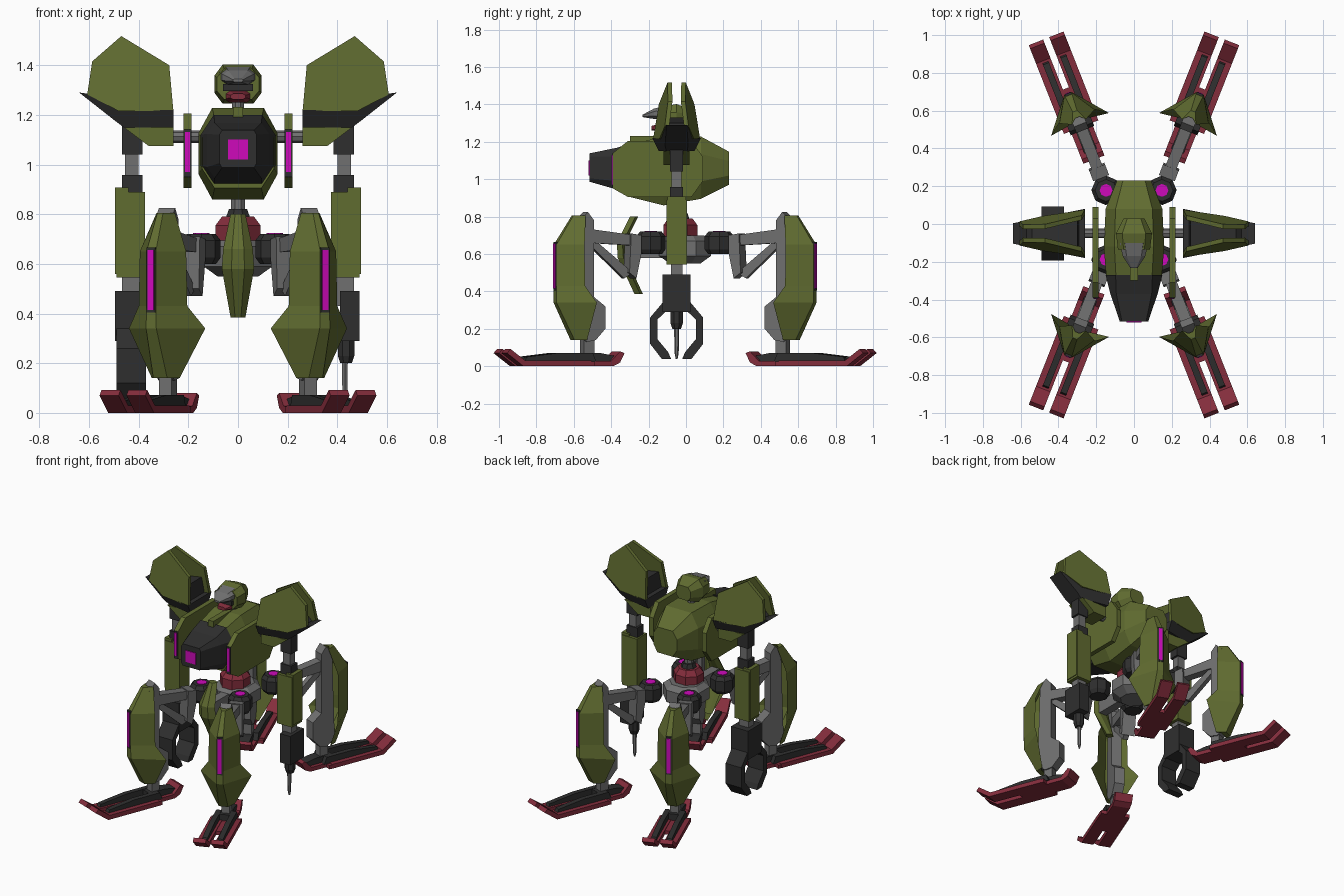
import bpy, bmesh, math

if "Cube" in bpy.data.objects:
    bpy.data.objects.remove(bpy.data.objects["Cube"])

def mat(name, r, g, b):
    m = bpy.data.materials.new(name)
    m.diffuse_color = (r, g, b, 1)
    m.use_nodes = True
    m.node_tree.nodes["Principled BSDF"].inputs["Base Color"].default_value = m.diffuse_color
    return m

OLIVE = mat("olive", .118, .15, .03)
DARK = mat("charcoal", .028, .028, .028)
GREY = mat("steel grey", .16, .16, .16)
RED = mat("dark red", .23, .026, .045)
PINK = mat("magenta", .62, .003, .5)

def ident(x, y, z):
    return (x, y, z)

def loft(name, rings, m, T=ident):
    """Skin a list of equal-length rings and cap both ends."""
    bm = bmesh.new()
    vs = [[bm.verts.new(T(*p)) for p in r] for r in rings]
    n = len(rings[0])
    for a, b in zip(vs, vs[1:]):
        for i in range(n):
            j = (i + 1) % n
            bm.faces.new((a[i], a[j], b[j], b[i]))
    bm.faces.new(vs[0])
    bm.faces.new(vs[-1])
    bmesh.ops.recalc_face_normals(bm, faces=bm.faces)
    me = bpy.data.meshes.new(name)
    bm.to_mesh(me)
    bm.free()
    me.materials.append(m)
    ob = bpy.data.objects.new(name, me)
    bpy.context.collection.objects.link(ob)
    return ob

def box(name, x0, x1, y0, y1, z0, z1, m, T=ident):
    return loft(name, [[(x0, y0, z), (x1, y0, z), (x1, y1, z), (x0, y1, z)] for z in (z0, z1)], m, T)

def oct_ring(y, w, z0, z1, c=.35):
    """Chamfered rectangle in the xz plane."""
    a, h = w * (1 - c), (z1 - z0) * c * .8
    return [(-a, y, z0), (a, y, z0), (w, y, z0 + h), (w, y, z1 - h),
            (a, y, z1), (-a, y, z1), (-w, y, z1 - h), (-w, y, z0 + h)]

def disc(name, cx, cy, levels, m, n=8, T=ident):
    """Stack of n-gons, levels = (radius, z)."""
    angs = [math.tau * (i + .5) / n for i in range(n)]
    return loft(name, [[(cx + r * math.cos(a), cy + r * math.sin(a), z) for a in angs]
                       for r, z in levels], m, T)

def slab(name, pts, half, m, T=ident, mid=0):
    """Profile (x, z) widened along y; half is a number or a function of (x, z)."""
    f = half if callable(half) else (lambda x, z: half)
    return loft(name, [[(x, mid + s * f(x, z), z) for x, z in pts] for s in (-1, 1)], m, T)

# Torso and chest
loft("torso", [oct_ring(-.30, .145, .905, 1.185), oct_ring(-.12, .16, .86, 1.228),
               oct_ring(.08, .15, .895, 1.228), oct_ring(.23, .09, .97, 1.147)], OLIVE)
loft("chest", [oct_ring(-.517, .075, .987, 1.138, .15), oct_ring(-.37, .125, .945, 1.168, .25),
               oct_ring(-.27, .15, .915, 1.2)], DARK)
box("chest_light", -.04, .04, -.522, -.51, 1.02, 1.10, PINK)
box("chest_rib", -.02, .02, -.3, -.1, 1.17, 1.232, OLIVE)

# Head
disc("neck", 0, -.06, [(.027, 1.2), (.027, 1.28)], GREY)
loft("helmet", [oct_ring(-.135, .085, 1.262, 1.385), oct_ring(-.05, .095, 1.245, 1.402),
                oct_ring(.03, .055, 1.275, 1.37)], OLIVE)
loft("visor", [oct_ring(-.232, .02, 1.332, 1.345), oct_ring(-.17, .06, 1.322, 1.378),
               oct_ring(-.10, .075, 1.322, 1.393)], GREY)
box("eye_slit", -.06, .06, -.155, -.12, 1.295, 1.325, DARK)
loft("chin", [oct_ring(-.185, .03, 1.262, 1.285), oct_ring(-.12, .055, 1.25, 1.3)], RED)

# Waist and pelvis
disc("spine", 0, -.03, [(.03, .78), (.03, .9)], GREY)
disc("waist_collar", 0, -.03, [(.055, .78), (.04, .82)], DARK)
disc("waist", 0, -.03, [(.098, .69), (.098, .755), (.07, .79)], RED)
disc("pelvis", 0, -.005, [(.09, .55), (.15, .59), (.15, .67), (.11, .70)], GREY)
box("skirt_mount", -.03, .03, -.33, -.1, .58, .67, GREY)
loft("front_skirt", [[(-w, y + .03, z), (-.4 * w, y, z), (.4 * w, y, z), (w, y + .03, z),
                      (.4 * w, y + .045, z), (-.4 * w, y + .045, z)]
                     for z, w, y in ((.385, .03, -.275), (.58, .065, -.365), (.66, .06, -.37), (.8, .03, -.3))], OLIVE)

# Shoulders and arms, mirrored left and right
YC = -.05
for s, side in ((-1, "right"), (1, "left")):
    def A(x, y, z, s=s):
        return (s * x, y + YC, z)
    # side plate beside the torso
    slab_pts = [(-.34, .95), (-.26, .905), (.08, .905), (.14, .99), (.14, 1.12), (.08, 1.205), (-.26, 1.205), (-.34, 1.14)]
    loft(side + "_side_plate", [[(x, y, z) for y, z in slab_pts] for x in (.187, .22)], OLIVE, A)
    box(side + "_side_plate_edge", .187, .218, -.344, -.3, .95, 1.14, DARK, A)
    box(side + "_side_plate_light", .194, .213, -.348, -.335, .97, 1.13, PINK, A)
    loft(side + "_shoulder_rod", [[(x, .025 * math.cos(a), 1.112 + .025 * math.sin(a))
         for a in [math.tau * i / 8 for i in range(8)]] for x in (.13, .3)], GREY, A)
    # shoulder shield: two tilted plates on a dark keel
    shield = [(.47, 1.517), (.587, 1.415), (.607, 1.282), (.48, 1.215), (.26, 1.215), (.277, 1.40)]
    def depth(x, z):
        return .125 - .15 * (z - 1.22) - .15 * (x - .26)
    for d, word in ((-1, "front"), (1, "back")):
        loft(side + "_shield_" + word, [[(x, d * (depth(x, z) - t), z) for x, z in shield]
                                        for t in (0, .024)], OLIVE, A)
    slab(side + "_shield_core", [(.29, 1.2), (.48, 1.21), (.57, 1.27), (.54, 1.3), (.3, 1.33)],
         lambda x, z: depth(x, z) - .024, DARK, A)
    slab(side + "_shield_keel", [(.26, 1.22), (.48, 1.22), (.605, 1.285), (.64, 1.29), (.5, 1.18), (.46, 1.15), (.26, 1.15)],
         lambda x, z: .13 - .2 * (x - .26) - max(0, 1.22 - z) * .5, DARK, A)
    slab(side + "_shield_base", [(.26, 1.15), (.46, 1.15), (.36, 1.075), (.26, 1.075)], .07, OLIVE, A)
    # arm
    box(side + "_upper_arm", .385, .468, -.035, .035, 1.04, 1.16, DARK, A)
    box(side + "_arm_piston", .40, .455, -.027, .027, .94, 1.05, GREY, A)
    box(side + "_elbow", .385, .468, -.035, .035, .82, .957, DARK, A)
    box(side + "_forearm", .375, .49, -.055, .055, .545, .89, OLIVE, A)
    box(side + "_forearm_guard", .44, .495, -.05, .05, .56, .907, OLIVE, A)
    box(side + "_wrist", .395, .468, -.03, .03, .43, .55, GREY, A)

# Claw hand (right arm)
def R(x, y, z):
    return (-x, y + YC, z)
box("claw_palm", .365, .495, -.075, .075, .29, .49, DARK, R)
claw = [(.04, .34), (.075, .34), (.142, .26), (.142, .12), (.08, .04), (.03, .04),
        (.045, .075), (.103, .145), (.103, .25), (.06, .29)]
for d, word in ((-1, "front"), (1, "back")):
    loft("claw_" + word, [[(x, d * y, z) for y, z in claw] for x in (.37, .49)], DARK, R)

# Drill hand (left arm)
def L(x, y, z):
    return (x, y + YC, z)
box("drill_body", .41, .49, -.075, .075, .29, .49, DARK, L)
disc("drill_chuck", .435, 0, [(.025, .2), (.036, .23), (.036, .3)], DARK, 8, L)
disc("drill_bit", .43, 0, [(.005, .04), (.011, .07), (.014, .21)], GREY, 6, L)

# Four legs: u runs outward from the hip, v across, z up
C, S = math.cos(math.radians(21.5)), math.sin(math.radians(21.5))
for sx, sy, tag in ((-1, -1, "front_right"), (1, -1, "front_left"), (-1, 1, "back_right"), (1, 1, "back_left")):
    def T(u, v, z, sx=sx, sy=sy):
        return (sx * (.148 + S * u - C * v), sy * (.183 + C * u + S * v) - .005, z)
    # hip
    disc(tag + "_hip", 0, 0, [(.06, .60), (.078, .625), (.078, .695), (.058, .72)], DARK, 8, T)
    disc(tag + "_hip_light", 0, 0, [(.034, .715), (.034, .724)], PINK, 8, T)
    # thigh: top beam, hanging block and diagonal brace
    slab(tag + "_thigh_block", [(.07, .61), (.07, .70), (.13, .71), (.14, .50), (.10, .47)], .045, GREY, T)
    slab(tag + "_thigh_beam", [(.10, .645), (.10, .70), (.37, .735), (.37, .66)], .03, GREY, T)
    slab(tag + "_thigh_brace", [(.11, .50), (.16, .47), (.38, .67), (.36, .70)], .018, GREY, T)
    # shin
    slab(tag + "_shin", [(.34, .78), (.375, .825), (.42, .78), (.44, .17), (.38, .13), (.33, .14), (.275, .2),
                         (.275, .32), (.34, .37)], .035, GREY, T)
    box(tag + "_ankle", .335, .395, -.027, .027, .03, .16, GREY, T)
    # flared shin armour: (z, ridge u, ridge half width, edge u, edge v)
    rings = []
    for z, ru, rw, eu, ev in ((.14, .45, .03, .39, .06), (.34, .55, .022, .375, .165), (.43, .55, .02, .42, .105),
                              (.65, .55, .02, .42, .10), (.805, .45, .012, .39, .04)):
        rings.append([(eu, -ev, z), (ru, -rw, z), (ru, rw, z), (eu, ev, z),
                      (ru - .035, rw, z), (ru - .035, -rw, z)])
    loft(tag + "_shin_armour", rings, OLIVE, T)
    box(tag + "_shin_light_frame", .54, .553, -.018, .018, .405, .665, DARK, T)
    box(tag + "_shin_light", .54, .556, -.013, .013, .415, .655, PINK, T)
    # foot: heel, sole and two upturned toes with dark ribs
    slab(tag + "_heel", [(.20, .02), (.24, 0), (.42, 0), (.42, .028), (.25, .028), (.20, .08), (.175, .07)], .06, RED, T)
    box(tag + "_sole", .36, .58, -.098, .098, 0, .026, RED, T)
    toe = [(.38, 0), (.77, 0), (.865, .07), (.845, .092), (.76, .03), (.38, .03)]
    for d, word in ((-1, "inner"), (1, "outer")):
        slab(tag + "_toe_" + word, toe, .041, RED, T, d * .058)
        slab(tag + "_toe_rib_" + word, [(.34, .025), (.75, .025), (.74, .05), (.55, .072), (.36, .072)], .017, DARK, T, d * .05)
    slab(tag + "_heel_rib", [(.22, .025), (.42, .025), (.42, .07), (.30, .07), (.22, .055)], .035, DARK, T)
